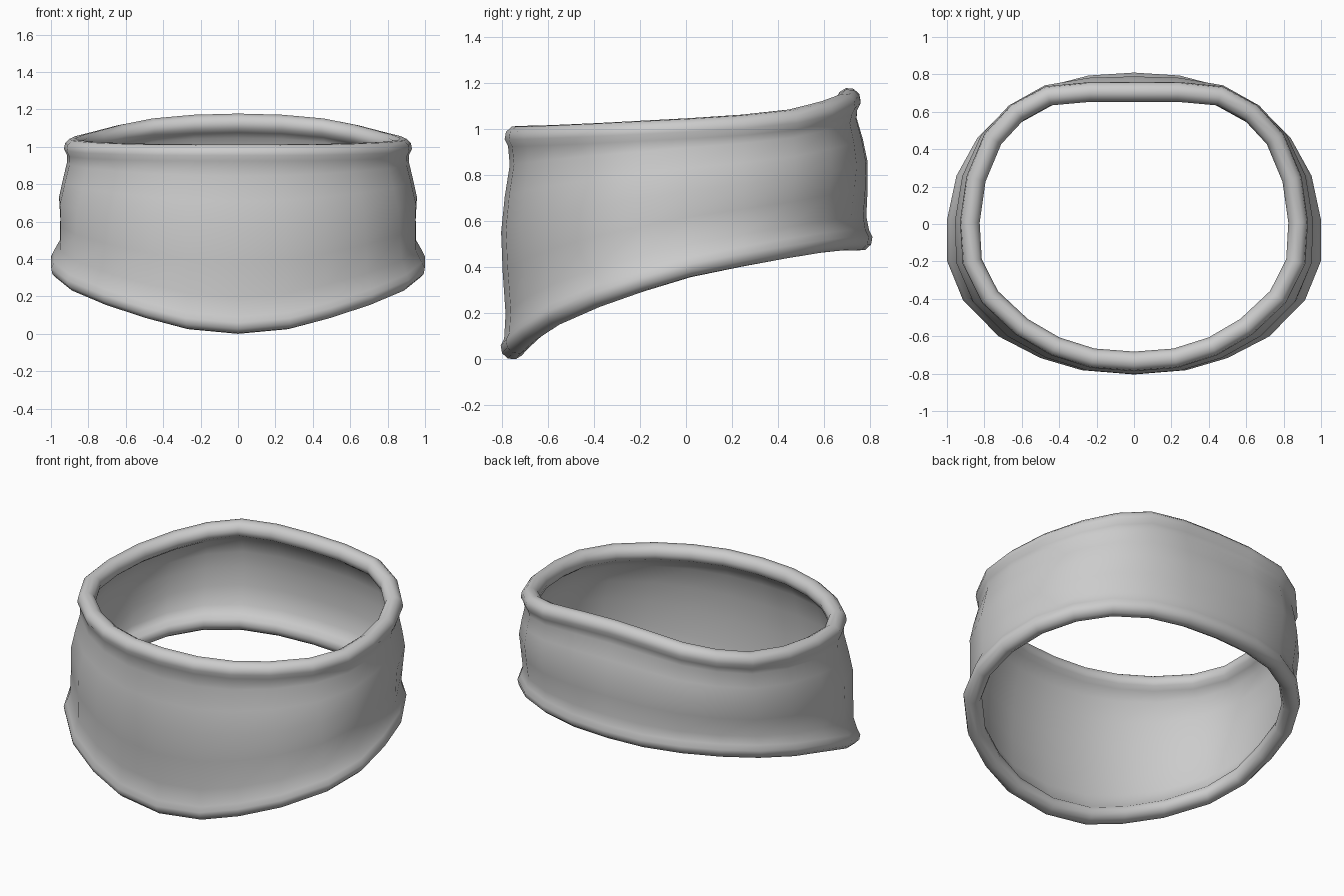
import bpy, bmesh, math
from mathutils import Vector

if "Cube" in bpy.data.objects:
    bpy.data.objects.remove(bpy.data.objects["Cube"])

# Right half of the rolled edges' centre lines, front to back
TOP = [(0, -.735, .962), (.22, -.718, .962), (.42, -.655, .963), (.60, -.55, .967), (.77, -.39, .974),
       (.865, -.20, .984), (.878, .01, .995), (.845, .24, 1.01), (.755, .455, 1.033), (.625, .595, 1.068),
       (.46, .685, 1.1), (.235, .706, 1.12), (0, .706, 1.126)]
BOTTOM = [(0, -.752, .052), (.27, -.73, .077), (.48, -.668, .132), (.69, -.56, .202), (.87, -.38, .28),
          (.947, -.19, .345), (.947, .02, .408), (.90, .24, .453), (.795, .43, .488), (.645, .58, .513),
          (.455, .685, .524), (.235, .742, .524), (0, .757, .524)]
ROLL = .053
THICKNESS = .014
# Wall bulge: (fraction of height, outward offset at the sides, offset at front and back)
WALL = [(.16, .014, .034), (.36, .026, .05), (.55, .047, .06), (.72, .037, .047), (.87, .027, .028)]


def full_loop(half):
    pts = [Vector(p) for p in half]
    return pts + [Vector((-p.x, p.y, p.z)) for p in pts[-2:0:-1]]


def outward(loop, i):
    d = loop[(i + 1) % len(loop)] - loop[i - 1]
    return Vector((d.y, -d.x, 0)).normalized()


def roll(centre, n, start, end):
    for k in range(9):
        a = math.radians(start + (end - start) * k / 8)
        yield centre + ROLL * (n * math.cos(a) + Vector((0, 0, math.sin(a))))


def section(t, b, nt, nb):
    """Closed cross-section: outer wall, top roll, inner wall, bottom roll."""
    def wall(f, side, front, inset):
        n = nb.lerp(nt, f).normalized()
        off = side + (front - side) * abs(n.y) - inset
        return b.lerp(t, f) + n * off
    pts = [wall(*w, 0) for w in WALL]
    pts += roll(t, nt, -45, 250)
    pts += [wall(*w, THICKNESS) for w in reversed(WALL)]
    pts += roll(b, nb, -250, 45)
    return pts


# Collar band lofted around the neck opening
top, bottom = full_loop(TOP), full_loop(BOTTOM)
bm = bmesh.new()
rings = []
for i in range(len(top)):
    pts = section(top[i], bottom[i], outward(top, i), outward(bottom, i))
    rings.append([bm.verts.new(p) for p in pts])
for i, ring in enumerate(rings):
    nxt = rings[(i + 1) % len(rings)]
    for j in range(len(ring)):
        k = (j + 1) % len(ring)
        bm.faces.new((ring[j], nxt[j], nxt[k], ring[k]))
bmesh.ops.recalc_face_normals(bm, faces=bm.faces)
mesh = bpy.data.meshes.new("collar_band")
bm.to_mesh(mesh)
bm.free()

grey = bpy.data.materials.new("light grey")
grey.diffuse_color = (.6, .6, .6, 1)
grey.use_nodes = True
grey.node_tree.nodes["Principled BSDF"].inputs["Base Color"].default_value = grey.diffuse_color
mesh.materials.append(grey)
collar = bpy.data.objects.new("collar_band", mesh)
bpy.context.collection.objects.link(collar)
bpy.context.view_layer.objects.active = collar
collar.select_set(True)
bpy.ops.object.shade_smooth_by_angle(angle=math.radians(75))
